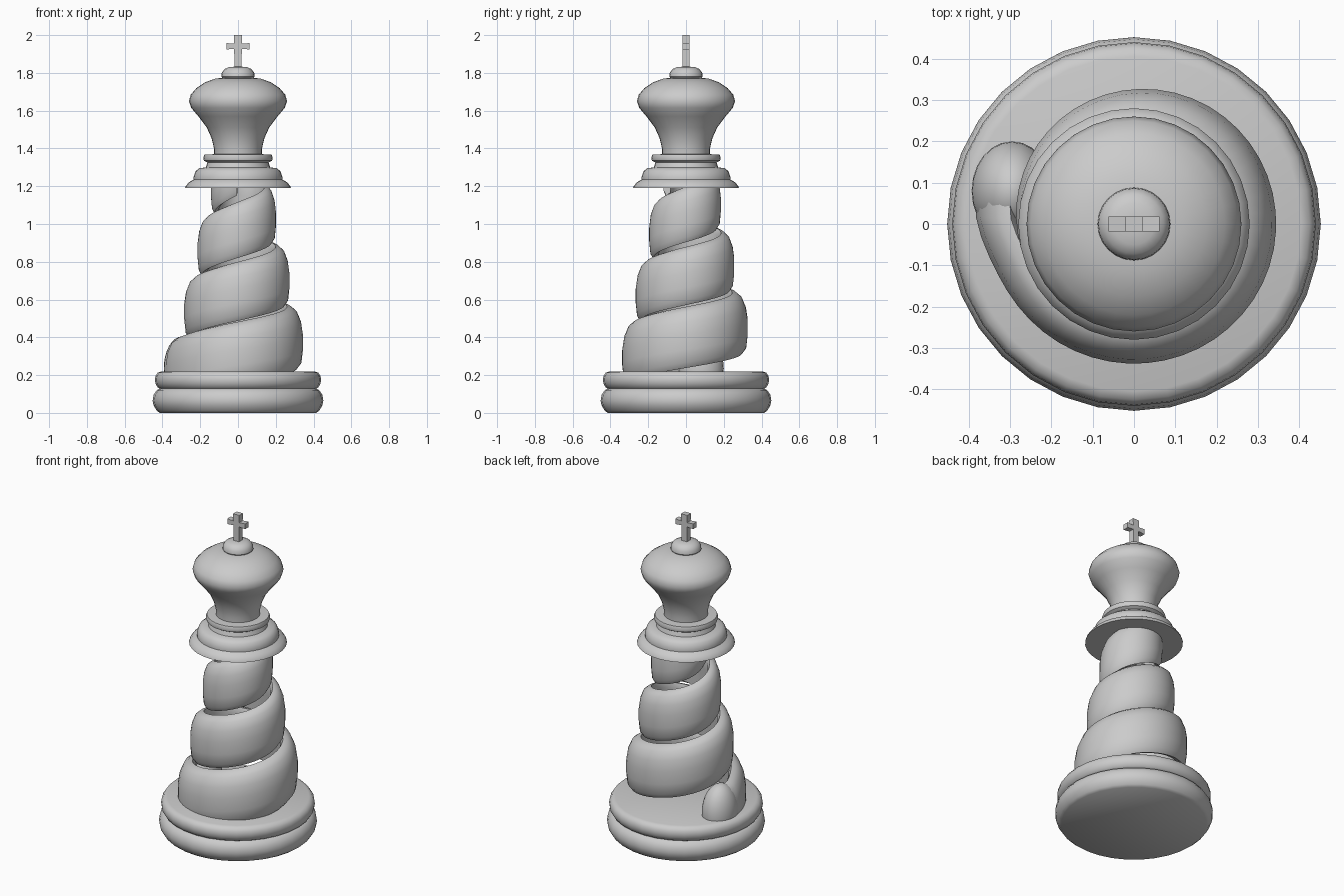
import bpy
import bmesh
from math import sin, cos, pi, radians, exp

if "Cube" in bpy.data.objects:
    bpy.data.objects.remove(bpy.data.objects["Cube"], do_unlink=True)

grey = bpy.data.materials.new("plain_grey")
grey.use_nodes = True
colour = (0.6, 0.6, 0.6, 1)
grey.diffuse_color = colour
grey.node_tree.nodes["Principled BSDF"].inputs["Base Color"].default_value = colour


def finish(name, bm, smooth=True):
    bmesh.ops.recalc_face_normals(bm, faces=bm.faces)
    mesh = bpy.data.meshes.new(name)
    bm.to_mesh(mesh)
    bm.free()
    mesh.materials.append(grey)
    obj = bpy.data.objects.new(name, mesh)
    bpy.context.collection.objects.link(obj)
    if smooth:
        bpy.ops.object.select_all(action='DESELECT')
        obj.select_set(True)
        bpy.context.view_layer.objects.active = obj
        bpy.ops.object.shade_smooth_by_angle(angle=radians(42))
    return obj


def skin(bm, rings):
    """Join closed rings of points and cap both ends."""
    loops = [[bm.verts.new(p) for p in ring] for ring in rings]
    n = len(loops[0])
    for a, b in zip(loops, loops[1:]):
        for i in range(n):
            j = (i + 1) % n
            bm.faces.new((a[i], a[j], b[j], b[i]))
    bm.faces.new(loops[0])
    bm.faces.new(loops[-1])


def lathe(name, profile, sides=32):
    bm = bmesh.new()
    skin(bm, [[(r * cos(2 * pi * i / sides), r * sin(2 * pi * i / sides), z)
               for i in range(sides)] for r, z in profile])
    return finish(name, bm)


# Turned parts: two-tier base, stepped collar, head and button
lathe("base_lower", [(.415, 0), (.43, .012), (.447, .04), (.452, .065),
                     (.447, .095), (.43, .12), (.41, .13)])
lathe("base_upper", [(.41, .125), (.425, .135), (.437, .155), (.44, .175),
                     (.437, .195), (.425, .213), (.405, .22)])
lathe("collar", [(.28, 1.19), (.277, 1.2), (.262, 1.22), (.235, 1.235),
                 (.235, 1.25), (.225, 1.28), (.205, 1.295), (.17, 1.3),
                 (.162, 1.325), (.18, 1.335), (.184, 1.35), (.178, 1.367),
                 (.12, 1.37)])
lathe("head", [(.126, 1.36), (.127, 1.4), (.14, 1.455), (.165, 1.51),
               (.21, 1.57), (.248, 1.615), (.26, 1.65), (.25, 1.685),
               (.22, 1.72), (.175, 1.75), (.12, 1.77), (.07, 1.775)])
lathe("button", [(.08, 1.77), (.088, 1.78), (.086, 1.8), (.072, 1.82),
                 (.05, 1.83), (.02, 1.833)], 24)

# Rising ribbon: bowed section swept along a narrowing helix
section = [(-.03, -1), (-.008, -.82), (0, -.4), (0, .1), (-.01, .5),
           (-.032, .82), (-.06, .96), (-.085, 1), (-.1, .8), (-.085, .2),
           (-.075, -.4), (-.065, -.9)]
rings = []
start, end, step = 170, 1350, 7.5
for k in range(int((end - start) / step) + 1):
    deg = start + k * step
    t = radians(deg)
    turns = (deg - 360) / 360
    reach = .332 - .0715 * turns + .017 * cos(t - pi / 4)
    reach += .03 * exp(-((deg - start) / 20) ** 2)
    height = .4 + .325 * turns
    half = .162 - .008 * turns
    size = 1 - .14 * max(turns, 0)
    rings.append([((reach + dr * size) * cos(t), (reach + dr * size) * sin(t),
                   height + dz * half) for dr, dz in section])
bm = bmesh.new()
skin(bm, rings)
finish("spiral_ribbon", bm)

# Rounded foot where the ribbon begins
bm = bmesh.new()
bmesh.ops.create_uvsphere(bm, u_segments=24, v_segments=16, radius=1)
bmesh.ops.scale(bm, vec=(.098, .12, .17), verts=bm.verts)
bmesh.ops.translate(bm, vec=(-.295, .08, .235), verts=bm.verts)
finish("ribbon_foot", bm)


# Cross: four arms flaring outward from a central block
def flared_arm(bm, axis, near, far, w0, w1, depth=.018, z0=1.941):
    ring = []
    for d, w in ((near, w0), (far, w1)):
        flat = [(-w, -depth), (w, -depth), (w, depth), (-w, depth)]
        if axis == "x":
            ring.append([(d, y, z0 + s) for s, y in flat])
        else:
            ring.append([(s, y, z0 + d) for s, y in flat])
    skin(bm, ring)


bm = bmesh.new()
flared_arm(bm, "z", -.115, .059, .019, .021)
for side in (-1, 1):
    flared_arm(bm, "x", side * .015, side * .062, .013, .017)
finish("cross", bm, smooth=False)
